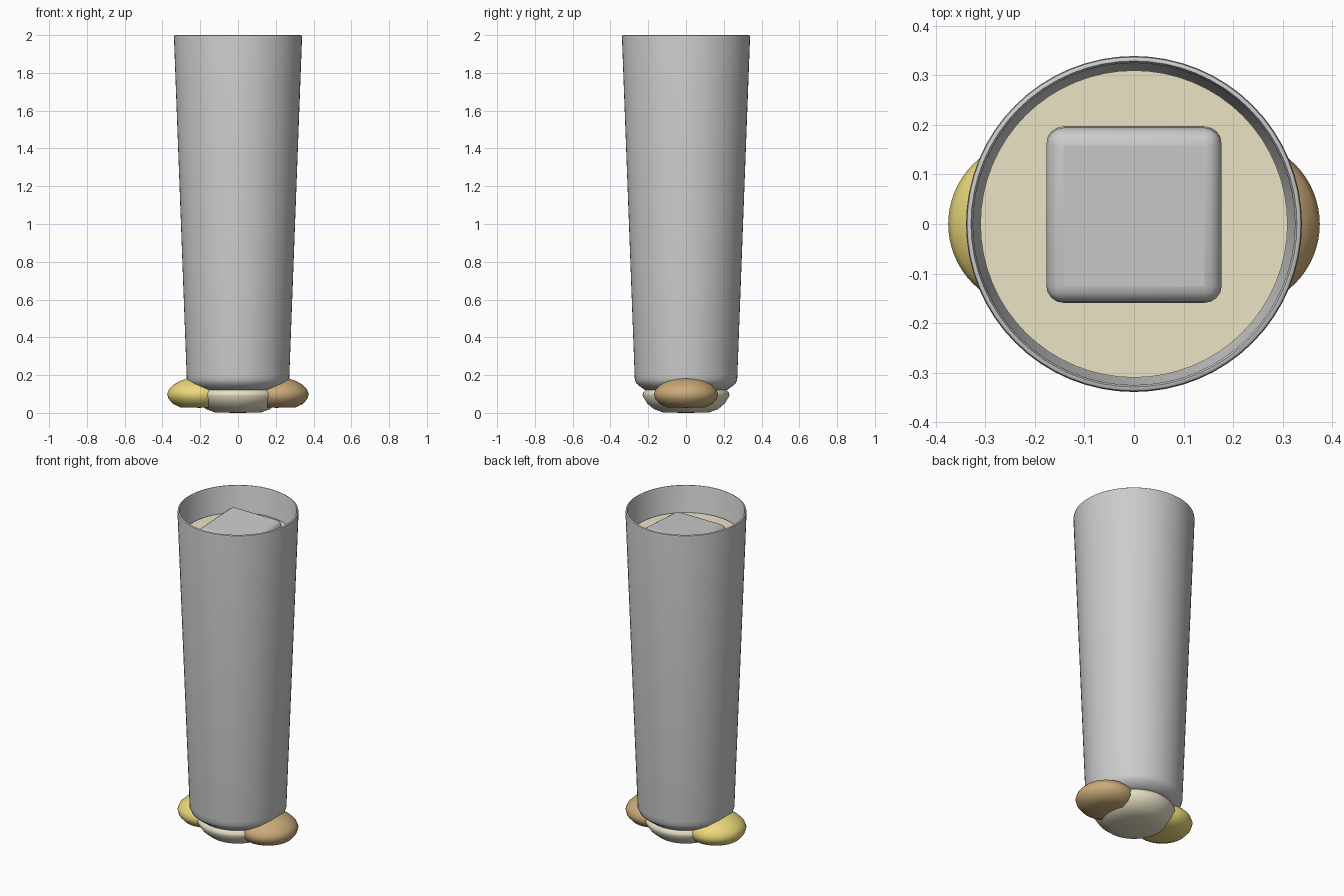
import bpy, bmesh, math

if "Cube" in bpy.data.objects:
    bpy.data.objects.remove(bpy.data.objects["Cube"])


def paint(ob, name, rgb):
    mat = bpy.data.materials.new(name)
    mat.diffuse_color = (*rgb, 1)
    mat.use_nodes = True
    mat.node_tree.nodes["Principled BSDF"].inputs["Base Color"].default_value = mat.diffuse_color
    ob.data.materials.append(mat)


def smooth(ob, angle):
    bpy.ops.object.select_all(action='DESELECT')
    ob.select_set(True)
    bpy.context.view_layer.objects.active = ob
    bpy.ops.object.shade_smooth_by_angle(angle=math.radians(angle))


def lathe(name, profile, x=0, segs=64, angle=40):
    """Spin an (r, z) profile about z; r = 0 closes to a pole."""
    bm = bmesh.new()
    vs = [bm.verts.new((r, 0, z)) for r, z in profile]
    es = [bm.edges.new(p) for p in zip(vs, vs[1:])]
    bmesh.ops.spin(bm, geom=vs + es, cent=(0, 0, 0), axis=(0, 0, 1),
                   angle=2 * math.pi, steps=segs, use_duplicate=False)
    bmesh.ops.remove_doubles(bm, verts=bm.verts, dist=1e-5)
    bmesh.ops.recalc_face_normals(bm, faces=bm.faces)
    me = bpy.data.meshes.new(name)
    bm.to_mesh(me)
    bm.free()
    ob = bpy.data.objects.new(name, me)
    ob.location.x = x
    bpy.context.collection.objects.link(ob)
    smooth(ob, angle)
    return ob


# Tall tapered glass, hollow, with a chamfered foot
lathe("glass", [(0, .12), (.215, .12), (.24, .137), (.262, .155), (.271, .175),
                (.272, .2), (.339, 1.985), (.337, 1.997), (.333, 2), (.329, 2),
                (.325, 1.99), (.262, .21), (.24, .18), (0, .18)])

# Drink filling the glass
drink = lathe("drink", [(0, .185), (.235, .185), (.25, .22), (.31, 1.84), (0, 1.84)])
paint(drink, "cream_drink", (.83, .77, .55))

# Rounded ice cube floating at the top
bpy.ops.mesh.primitive_cube_add(size=.354, location=(0, .025, 1.73),
                                rotation=(math.radians(3), 0, 0))
ice = bpy.context.object
ice.name = "ice_cube"
bev = ice.modifiers.new("round", 'BEVEL')
bev.width, bev.segments = .035, 4
smooth(ice, 40)

# Flattened pebbles under the foot: one in the middle, one on each side
mid = lathe("middle_pebble", [(0, 0), (.12, .002), (.17, .02), (.205, .05), (.23, .09),
                              (.228, .105), (.212, .124), (.15, .14), (0, .15)])
paint(mid, "cream_pebble", (.80, .75, .56))
side = [(0, .027), (.1, .029), (.14, .048), (.163, .075), (.17, .1), (.16, .125),
        (.135, .15), (.1, .17), (.065, .182), (0, .184)]
for name, x, rgb in (("left_pebble", -.205, (.84, .69, .20)),
                     ("right_pebble", .205, (.60, .41, .19))):
    paint(lathe(name, side, x), name + "_colour", rgb)
